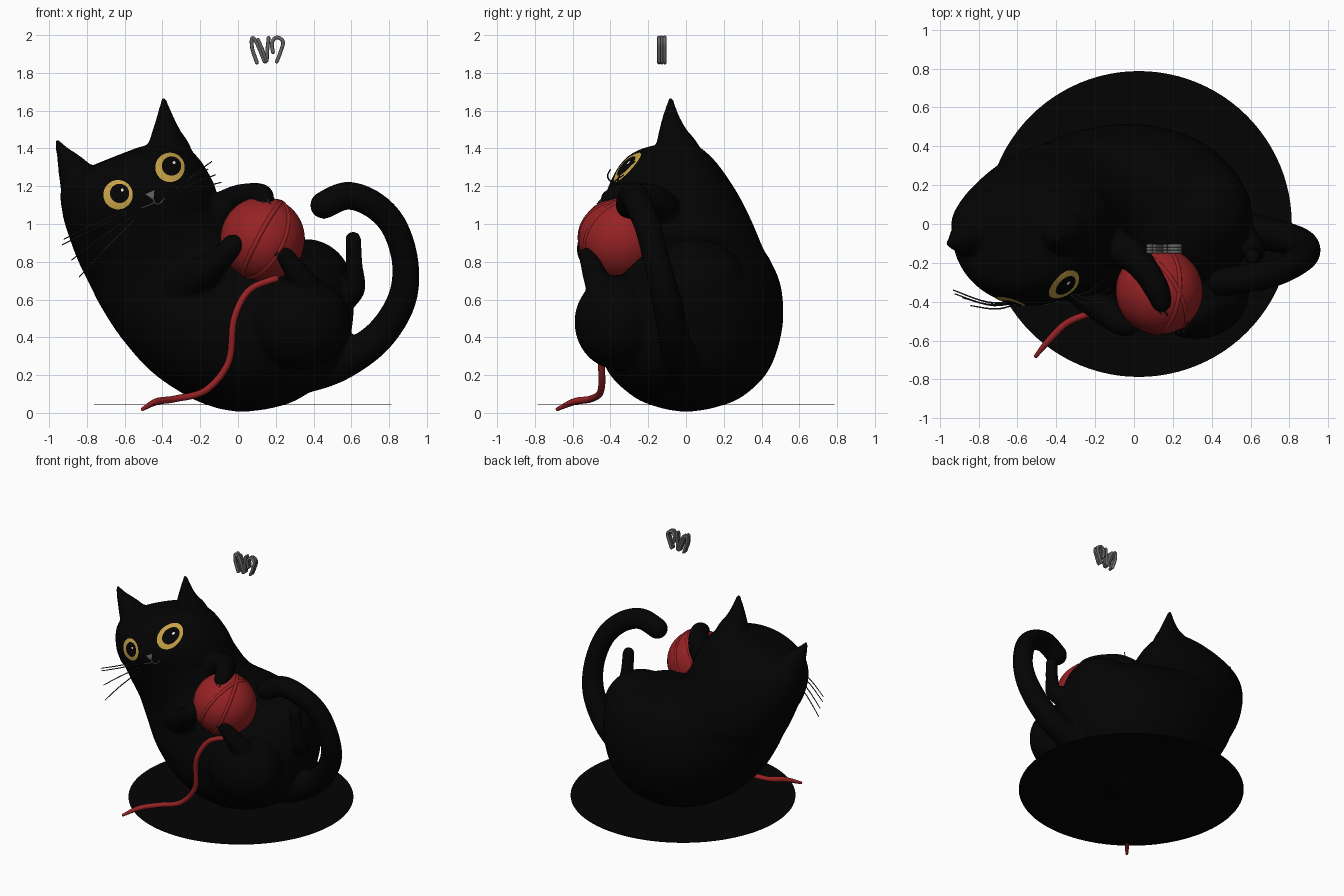
import bpy, bmesh, math
from mathutils import Vector
from mathutils.bvhtree import BVHTree

if "Cube" in bpy.data.objects:
    bpy.data.objects.remove(bpy.data.objects["Cube"])


def material(name, rgb):
    m = bpy.data.materials.new(name)
    m.diffuse_color = (*rgb, 1)
    m.use_nodes = True
    m.node_tree.nodes["Principled BSDF"].inputs["Base Color"].default_value = m.diffuse_color
    return m


BLACK = material("black fur", (0.001, 0.001, 0.001))
RED = material("red yarn", (0.31, 0.016, 0.018))
GOLD = material("gold iris", (0.56, 0.36, 0.06))
GREY = material("grey", (0.13, 0.13, 0.13))
DARK = material("dark grey", (0.02, 0.02, 0.02))
WHITE = material("eye glint", (0.8, 0.8, 0.75))


def finish(bm, name, mat):
    bmesh.ops.recalc_face_normals(bm, faces=bm.faces)
    for f in bm.faces:
        f.smooth = True
    me = bpy.data.meshes.new(name)
    bm.to_mesh(me)
    bm.free()
    me.materials.append(mat)
    ob = bpy.data.objects.new(name, me)
    bpy.context.collection.objects.link(ob)
    return ob


def spline(pts, steps):
    """Catmull-Rom through tuples of any length."""
    out = []
    n = len(pts)
    for i in range(n - 1):
        p0, p1, p2, p3 = pts[max(i - 1, 0)], pts[i], pts[i + 1], pts[min(i + 2, n - 1)]
        for s in range(steps):
            t = s / steps
            out.append(tuple(0.5 * (2 * b + (c - a) * t + (2 * a - 5 * b + 4 * c - d) * t * t
                                    + (3 * b - a - 3 * c + d) * t ** 3)
                             for a, b, c, d in zip(p0, p1, p2, p3)))
    out.append(tuple(pts[-1]))
    return out


def loft(bm, rings):
    """Skin rings of coordinates and close both ends with a fan."""
    vr = [[bm.verts.new(p) for p in r] for r in rings]
    k = len(vr[0])
    for a, b in zip(vr, vr[1:]):
        for j in range(k):
            bm.faces.new((a[j], a[(j + 1) % k], b[(j + 1) % k], b[j]))
    for r in (vr[0], vr[-1]):
        c = bm.verts.new(sum((v.co for v in r), Vector()) / k)
        for j in range(k):
            bm.faces.new((r[j], r[(j + 1) % k], c))


def tube(name, pts, mat, sides=20, steps=8):
    """Round-ended tube through (x, y, z, radius) points."""
    path = [(Vector(p[:3]), max(p[3], 0.001)) for p in spline(pts, steps)]
    (a, ra), (b, rb) = path[0], path[-1]
    da, db = (a - path[1][0]).normalized(), (b - path[-2][0]).normalized()
    angles = [0.4, 0.8, 1.15, 1.45]
    path = ([(a + da * ra * math.sin(t), ra * math.cos(t)) for t in reversed(angles)] + path
            + [(b + db * rb * math.sin(t), rb * math.cos(t)) for t in angles])
    rings, side = [], None
    for i, (p, r) in enumerate(path):
        d = (path[min(i + 1, len(path) - 1)][0] - path[max(i - 1, 0)][0]).normalized()
        if side is None:
            side = d.orthogonal()
        side = (side - d * side.dot(d)).normalized()
        up = d.cross(side)
        rings.append([p + r * (side * math.cos(2 * math.pi * j / sides)
                               + up * math.sin(2 * math.pi * j / sides)) for j in range(sides)])
    bm = bmesh.new()
    loft(bm, rings)
    return finish(bm, name, mat)


def ellipsoid(name, centre, radii, mat):
    bm = bmesh.new()
    bmesh.ops.create_uvsphere(bm, u_segments=48, v_segments=28, radius=1)
    for v in bm.verts:
        v.co = Vector(c + a * r for c, a, r in zip(centre, v.co, radii))
    return finish(bm, name, mat)


# Body and head: tilted egg-shaped sections (left x, z, right x, z, front depth, back depth)
sections = [(0.0, 0.006, 0.04, 0.006, 0.02, 0.02), (-0.12, 0.028, 0.19, 0.028, 0.14, 0.15),
            (-0.27, 0.09, 0.34, 0.085, 0.28, 0.30), (-0.46, 0.22, 0.53, 0.24, 0.42, 0.44),
            (-0.62, 0.40, 0.61, 0.50, 0.47, 0.51), (-0.73, 0.57, 0.57, 0.74, 0.41, 0.505),
            (-0.785, 0.68, 0.34, 0.89, 0.37, 0.455), (-0.84, 0.79, 0.06, 0.94, 0.36, 0.41),
            (-0.89, 0.92, -0.08, 1.09, 0.39, 0.35), (-0.93, 1.06, -0.14, 1.24, 0.42, 0.275),
            (-0.93, 1.20, -0.24, 1.38, 0.36, 0.175), (-0.81, 1.29, -0.39, 1.43, 0.265, 0.09),
            (-0.66, 1.355, -0.53, 1.405, 0.07, 0.02)]
rings = []
for xl, zl, xr, zr, yf, yb in spline(sections, 5):
    power = 0.84 if zr > 1.1 else 1          # flatter face
    ring = []
    for j in range(64):
        a = 2 * math.pi * j / 64
        c, s = math.cos(a), math.sin(a)
        y = s * yb if s > 0 else -yf * abs(s) ** power
        ring.append(Vector(((xl + xr) / 2 + (xr - xl) / 2 * c, y, (zl + zr) / 2 + (zr - zl) / 2 * c)))
    rings.append(ring)
bm = bmesh.new()
loft(bm, rings)
fur = [finish(bm, "cat_body", BLACK)]

# Ears
fur.append(tube("right_ear", [(-0.38, -0.04, 1.24, 0.19), (-0.37, -0.05, 1.38, 0.13), (-0.38, -0.07, 1.48, 0.08),
                              (-0.387, -0.08, 1.57, 0.044), (-0.393, -0.08, 1.66, 0.014)], BLACK, 28))
fur.append(tube("left_ear", [(-0.77, -0.04, 1.10, 0.17), (-0.835, -0.06, 1.22, 0.115), (-0.885, -0.08, 1.31, 0.075),
                             (-0.927, -0.095, 1.38, 0.038), (-0.956, -0.1, 1.435, 0.014)], BLACK, 28))

# Haunches, legs, arms and tail
fur.append(ellipsoid("near_haunch", (0.32, -0.36, 0.48), (0.27, 0.23, 0.25), BLACK))
fur.append(ellipsoid("far_haunch", (0.36, 0.05, 0.67), (0.245, 0.27, 0.25), BLACK))
limbs = {
    "near_foot": [(0.42, -0.40, 0.56, 0.09), (0.34, -0.47, 0.70, 0.07), (0.25, -0.52, 0.83, 0.047)],
    "far_foot": [(0.53, -0.04, 0.60, 0.09), (0.615, -0.13, 0.66, 0.06), (0.615, -0.16, 0.78, 0.045),
                 (0.61, -0.17, 0.92, 0.042)],
    "upper_arm": [(-0.22, -0.08, 0.98, 0.12), (-0.03, -0.15, 1.11, 0.087), (0.06, -0.24, 1.145, 0.072),
                  (0.12, -0.34, 1.15, 0.064), (0.14, -0.40, 1.13, 0.054)],
    "lower_arm": [(-0.32, -0.25, 0.66, 0.13), (-0.17, -0.42, 0.75, 0.085), (-0.07, -0.51, 0.84, 0.063),
                  (-0.03, -0.52, 0.89, 0.057)],
    "tail": [(0.30, -0.02, 0.20, 0.11), (0.52, -0.03, 0.26, 0.10), (0.73, -0.06, 0.39, 0.085),
             (0.86, -0.10, 0.58, 0.078), (0.887, -0.15, 0.78, 0.071), (0.83, -0.20, 0.98, 0.071),
             (0.72, -0.25, 1.10, 0.073), (0.58, -0.28, 1.15, 0.074), (0.455, -0.30, 1.10, 0.074)]}
fur += [tube(name, pts, BLACK, 28) for name, pts in limbs.items()]

# Merge all the fur parts into one softly blended skin
bpy.ops.object.select_all(action='DESELECT')
for ob in fur:
    ob.select_set(True)
bpy.context.view_layer.objects.active = fur[0]
bpy.ops.object.join()
cat = fur[0]
remesh = cat.modifiers.new("skin", 'REMESH')
remesh.mode, remesh.voxel_size, remesh.use_smooth_shade = 'VOXEL', 0.013, True
blend = cat.modifiers.new("blend", 'SMOOTH')
blend.factor, blend.iterations = 0.5, 6
bpy.ops.object.modifier_apply(modifier="skin")
bpy.ops.object.modifier_apply(modifier="blend")
if not cat.data.materials:
    cat.data.materials.append(BLACK)
surface = BVHTree.FromPolygons([v.co for v in cat.data.vertices], [p.vertices for p in cat.data.polygons])


def front_y(x, z, default=-0.4):
    hit = surface.ray_cast(Vector((x, -3, z)), Vector((0, 1, 0)))[0]
    return hit.y if hit else default


def patch(name, x, z, radius, lift, mat, sides=32, turn=0.0):
    """Thin plate that follows the face."""
    bm = bmesh.new()
    mid = bm.verts.new((x, front_y(x, z) - lift, z))
    prev = None
    for k in range(1, 7):
        r = radius * k / 6
        ring = []
        for j in range(sides):
            a = turn + 2 * math.pi * j / sides
            px, pz = x + r * math.cos(a), z + r * math.sin(a)
            ring.append(bm.verts.new((px, front_y(px, pz) - lift, pz)))
        for j in range(sides):
            n = (j + 1) % sides
            bm.faces.new((prev[j], prev[n], ring[n], ring[j]) if prev else (mid, ring[n], ring[j]))
        prev = ring
    return finish(bm, name, mat)


# Eyes, nose and mouth
for side, x, z in (("left", -0.635, 1.155), ("right", -0.36, 1.30)):
    patch(side + "_iris", x, z, 0.078, 0.004, GOLD)
    patch(side + "_pupil", x + 0.008, z + 0.007, 0.051, 0.007, BLACK)
    patch(side + "_glint", x + 0.022, z + 0.025, 0.008, 0.010, WHITE, 12)
patch("nose", -0.46, 1.155, 0.03, 0.008, GREY, 3, math.radians(-65))
for side, ends in (("left", ((-0.47, 1.10), (-0.51, 1.085))), ("right", ((-0.42, 1.105), (-0.39, 1.135)))):
    tube(side + "_mouth", [(x, front_y(x, z) - 0.003, z, 0.004)
                           for x, z in ((-0.45, 1.135), (-0.443, 1.115)) + ends], GREY, 6, 4)

# Whiskers
whiskers = [(-0.57, 1.06, -0.93, 0.89, -0.34), (-0.56, 1.04, -0.88, 0.81, -0.38),
            (-0.55, 1.02, -0.84, 0.72, -0.42), (-0.59, 1.07, -0.92, 0.92, -0.36),
            (-0.33, 1.18, -0.14, 1.33, -0.27), (-0.32, 1.17, -0.12, 1.26, -0.33),
            (-0.31, 1.15, -0.09, 1.22, -0.36), (-0.33, 1.19, -0.16, 1.29, -0.40)]
for i, (x0, z0, x1, z1, y1) in enumerate(whiskers):
    y0 = front_y(x0, z0)
    tube(f"whisker_{i}", [(x0, y0 + 0.005, z0, 0.004),
                          ((x0 + x1) / 2, (y0 + y1) / 2 - 0.03, (z0 + z1) / 2 + 0.006, 0.004),
                          (x1, y1, z1, 0.003)], DARK, 6, 5)

# Claws on the paws
for paw, x, y, z, dx, dz in (("upper", 0.13, -0.46, 1.12, 0.035, -0.02), ("lower", 0.02, -0.53, 0.91, 0.02, 0.02),
                             ("foot", 0.225, -0.555, 0.845, 0.02, 0.015)):
    for k in (-1, 0, 1):
        px, pz = x + k * 0.025, z + k * 0.008
        tube(f"{paw}_claw_{k + 1}", [(px, y + 0.015, pz, 0.007), (px + dx / 2, y - 0.01, pz + dz, 0.003)], DARK, 6, 3)

# Yarn ball with raised windings
centre = Vector((0.13, -0.345, 0.92))
ellipsoid("yarn_ball", centre, (0.224, 0.224, 0.224), RED)
for i, n in enumerate(((0.85, -0.1, -0.45), (0.8, 0.5, -0.4))):
    n = Vector(n).normalized()
    u = n.orthogonal().normalized()
    w = n.cross(u)
    pts = [centre + 0.215 * (u * math.cos(t) + w * math.sin(t))
           for t in (2 * math.pi * k / 24 for k in range(25))]
    tube(f"yarn_winding_{i}", [(*p, 0.015) for p in pts], RED, 10, 3)

# Loose yarn strand
strand = [(0.20, -0.43, 0.71), (0.06, -0.45, 0.65), (-0.02, -0.48, 0.50), (-0.05, -0.45, 0.27),
          (-0.17, -0.45, 0.12), (-0.33, -0.50, 0.075), (-0.43, -0.59, 0.06), (-0.505, -0.68, 0.02)]
tube("yarn_strand", [(x, min(y, front_y(x, z, 0) - 0.012), z, 0.018 if z > 0.03 else 0.01)
                     for x, y, z in strand], RED, 12)

# Floating wire loops, the last one hooked
loops = [((0.10, 1.855), (0.075, 1.93), (0.075, 1.985), (0.098, 1.96), (0.14, 1.86)),
         ((0.105, 1.975), (0.13, 1.92), (0.15, 1.86), (0.155, 1.92), (0.162, 1.985)),
         ((0.185, 1.91), (0.18, 1.96), (0.205, 1.988), (0.238, 1.965), (0.225, 1.91), (0.205, 1.86))]
for i, pts in enumerate(loops):
    for j, y in enumerate((-0.143, -0.128, -0.113)):
        tube(f"wire_loop_{i}_{j}", [(x, y, z, 0.010) for x, z in pts], GREY, 8, 5)

# Thin round base
bm = bmesh.new()
bmesh.ops.create_cone(bm, cap_ends=True, segments=96, radius1=0.787, radius2=0.787, depth=0.004)
bmesh.ops.translate(bm, verts=bm.verts, vec=(0.025, 0, 0.043))
base = finish(bm, "round_base", BLACK)
for p in base.data.polygons:
    p.use_smooth = False
